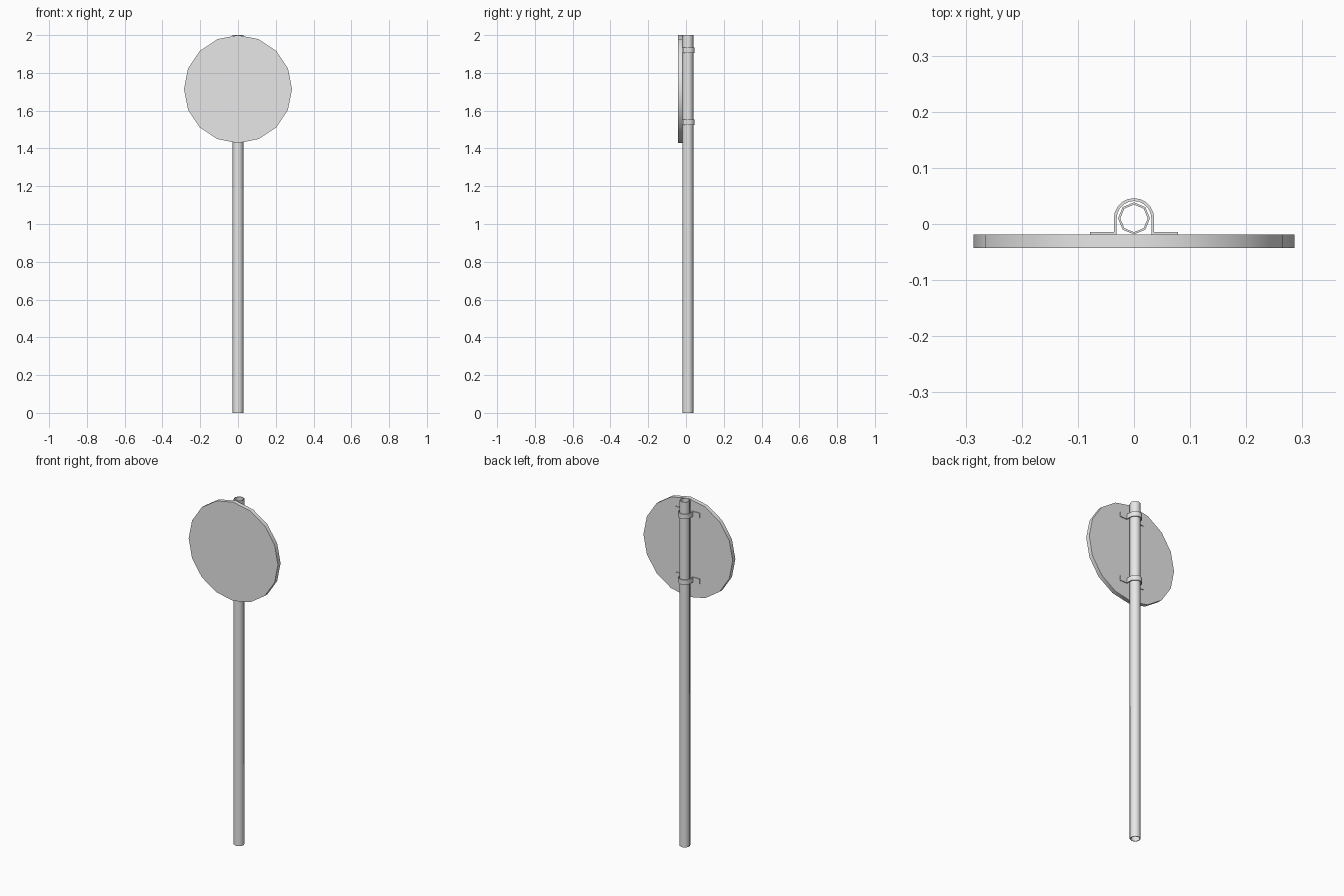
import bpy, bmesh
from math import pi, sin, cos, radians

if "Cube" in bpy.data.objects:
    bpy.data.objects.remove(bpy.data.objects["Cube"], do_unlink=True)

GREY = (0.8, 0.8, 0.8, 1)
grey = bpy.data.materials.new("light grey metal")
grey.use_nodes = True
grey.diffuse_color = GREY
grey.node_tree.nodes["Principled BSDF"].inputs["Base Color"].default_value = GREY


def finish(name, bm, smooth_angle):
    bmesh.ops.recalc_face_normals(bm, faces=bm.faces)
    mesh = bpy.data.meshes.new(name)
    bm.to_mesh(mesh)
    bm.free()
    mesh.materials.append(grey)
    obj = bpy.data.objects.new(name, mesh)
    bpy.context.collection.objects.link(obj)
    bpy.ops.object.select_all(action="DESELECT")
    obj.select_set(True)
    bpy.context.view_layer.objects.active = obj
    bpy.ops.object.shade_smooth_by_angle(angle=radians(smooth_angle))
    return obj


def ring(bm, radius, sides, place):
    angles = [2 * pi * i / sides for i in range(sides)]
    return [bm.verts.new(place(radius * cos(a), radius * sin(a))) for a in angles]


def bridge(bm, a, b, closed=True):
    n = len(a)
    for i in range(n if closed else n - 1):
        j = (i + 1) % n
        bm.faces.new((a[i], a[j], b[j], b[i]))


# Pole: hollow octagonal tube, open at both ends
POLE_Y = 0.01
bm = bmesh.new()
loops = [ring(bm, r, 8, lambda x, y, z=z: (x, POLE_Y + y, z))
         for r, z in ((0.0285, 0), (0.0285, 2), (0.0245, 2), (0.0245, 0))]
for i in range(4):
    bridge(bm, loops[i], loops[(i + 1) % 4])
finish("pole", bm, 50)

# Sign plate: sixteen-sided disc standing upright
bm = bmesh.new()
front, back = [ring(bm, 0.286, 16, lambda x, z, y=y: (x, y, 1.714 + z))
               for y in (-0.043, -0.019)]
bm.faces.new(front)
bm.faces.new(back)
bridge(bm, front, back)
finish("sign_plate", bm, 30)


# Clamps: U-shaped straps with flat flanges against the plate
def strap_path(radius, flange_y):
    arc = [(-radius * cos(pi * i / 10), POLE_Y + radius * sin(pi * i / 10))
           for i in range(11)]
    return [(-0.078, flange_y), (-radius, flange_y), *arc,
            (radius, flange_y), (0.078, flange_y)]


def clamp(name, z):
    bm = bmesh.new()
    outer, inner = strap_path(0.036, -0.014), strap_path(0.031, -0.019)
    rows = [[bm.verts.new((x, y, z + dz)) for x, y in path]
            for path, dz in ((outer, -0.014), (outer, 0.014),
                             (inner, 0.014), (inner, -0.014))]
    for i in range(4):
        bridge(bm, rows[i], rows[(i + 1) % 4], closed=False)
    for end in (0, -1):
        bm.faces.new([row[end] for row in rows])
    finish(name, bm, 30)


clamp("upper_clamp", 1.92)
clamp("lower_clamp", 1.539)
